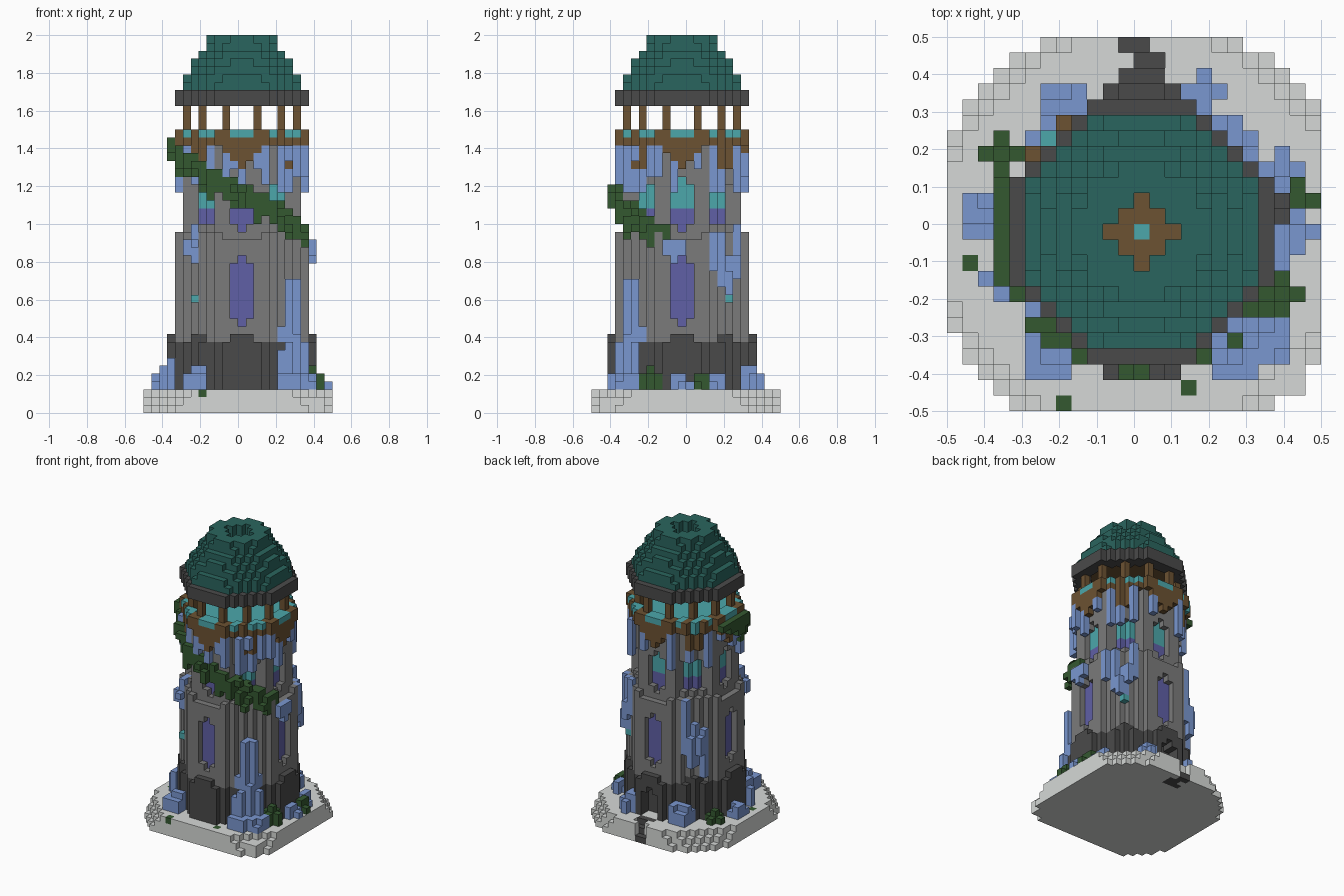
import bpy, bmesh, math, random

if "Cube" in bpy.data.objects:
    bpy.data.objects.remove(bpy.data.objects["Cube"], do_unlink=True)

random.seed(4)
S = 1 / 24  # size of one block


# Materials
def material(name, hexcode):
    def linear(v):
        return v / 12.92 if v <= 0.04045 else ((v + 0.055) / 1.055) ** 2.4
    rgb = [linear(int(hexcode[n:n + 2], 16) / 255) for n in (0, 2, 4)]
    m = bpy.data.materials.new(name)
    m.use_nodes = True
    m.diffuse_color = (*rgb, 1)
    m.node_tree.nodes["Principled BSDF"].inputs["Base Color"].default_value = (*rgb, 1)
    return m


MATS = {
    "pale": material("pale stone", "D6D9D7"),
    "dark": material("dark stone", "4A4A4A"),
    "grey": material("grey stone", "7B7B7B"),
    "roof": material("roof green", "2A655E"),
    "wood": material("brown wood", "6C5232"),
    "aqua": material("aqua glow", "4CA7AB"),
    "glass": material("violet glass", "6060A6"),
    "bloom": material("blue blossom", "7A97D0"),
    "leaf": material("dark leaf", "345830"),
}

cells = {}  # block position -> (part, colour)


def put(part, mat, i, j, k):
    cells[i, j, k] = (part, mat)


def disc(part, mat, k0, k1, outer, inner=-1):
    """Stack of round block layers; radii are given squared."""
    for i in range(-12, 12):
        for j in range(-11, 13):
            if inner < i * i + j * j <= outer:
                for k in range(k0, k1 + 1):
                    put(part, mat, i, j, k)


def four(i, j):
    return [(i, j), (-j, i), (-i, -j), (j, -i)]


def panel(part, mat, half, r, k0, k1):
    """Flat slab of blocks on each of the four sides."""
    for s in range(-half, half + 1):
        for i, j in four(s, r):
            for k in range(k0, k1 + 1):
                put(part, mat, i, j, k)


def beside_wall(walls, i, j, k):
    return any((i + a, j + b, k) in walls for a, b in four(1, 0) + four(1, 1))


# Stepped ground slab
for k, outer in enumerate((190, 178, 160)):
    disc("ground_slab", "pale", k, k, outer)
for k in (0, 1):
    for i in range(8, 11):
        for j in range(-10, -7):
            put("ground_slab", "pale", i, j, k)
for i, j in ((-11, -2), (3, -10), (-5, -11)):
    put("ground_slab", "leaf", i, j, 2)

# Plinth and shaft, each with flat panels on four sides
disc("plinth", "dark", 3, 8, 74)
panel("plinth", "dark", 2, 9, 3, 8)
panel("plinth", "dark", 1, 9, 9, 9)
disc("shaft", "grey", 9, 22, 65)
disc("shaft", "grey", 23, 33, 58)
panel("shaft", "grey", 3, 8, 9, 22)
for s in (-2, -1, 0, 1, 2):
    for i, j in four(s, 8):
        cells.pop((i, j, 22))
for s in (-6, -5, 5, 6):
    for i, j in four(s, 6):
        put("plinth", "dark", i, j, 9)

# Tall lower windows, recessed on four sides
for k in range(11, 20):
    half = 0 if k in (11, 19) else 1
    for s in range(-half, half + 1):
        for i, j in four(s, 8):
            cells.pop((i, j, k))
        for i, j in four(s, 7):
            put("windows", "glass", i, j, k)

# Upper arcade windows on eight sides
for k in range(23, 30):
    tint = "glass" if k < 26 else "aqua"
    for s in ((-1, 0, 1) if 23 < k < 29 else (0,)):
        for i, j in four(s, 7):
            cells.pop((i, j, k))
        for i, j in four(s, 6):
            put("windows", tint, i, j, k)
    if 23 < k < 29:
        for a, b in ((5, 5), (4, 6), (6, 4)):
            for i, j in four(a, b):
                cells.pop((i, j, k))
        for a, b in ((4, 4), (4, 5), (5, 4)):
            for i, j in four(a, b):
                put("windows", tint, i, j, k)

# Back doorway and steps
for k in range(3, 8):
    for i in ((-1, 0, 1) if k < 7 else (0,)):
        for j in (8, 9):
            cells.pop((i, j, k))
for i in (-1, 0, 1):
    for j in (10, 11, 12):
        if (i, j) in ((1, 12), (-1, 11)):
            continue
        for k in range(3):
            cells.pop((i, j, k), None)
            if k <= 12 - j:
                put("back_steps", "dark", i, j, k)

# Gallery floor, rail, brackets and posts
disc("gallery_floor", "aqua", 34, 34, 48)
disc("gallery_rail", "wood", 34, 35, 68, 48)
panel("gallery_rail", "wood", 3, 8, 34, 35)
for r in (7, 8):
    panel("gallery_rail", "aqua", 1, r, 35, 35)
for a, b in ((4, 7), (7, 4), (6, 4), (4, 6), (5, 6)):
    for i, j in four(a, b):
        put("gallery_rail", "aqua", i, j, 35)
for k in (34, 35):
    for i, j in ((-6, 6), (-5, 7), (-7, 5)):
        put("gallery_rail", "aqua" if i == -6 else "wood", i, j, k)
for k in (31, 32, 33):
    panel("gallery_brackets", "wood", k - 31, 8, k, k)
    for a, b in ((5, 5), (6, 5), (5, 6)):
        for i, j in four(a, b):
            put("gallery_brackets", "wood", i, j, k)
for a, b in ((2, 7), (-2, 7), (5, 5)):
    for i, j in four(a, b):
        for k in (35, 36, 37, 38):
            put("gallery_posts", "wood", i, j, k)

# Roof eave and domed roof with an open crown
disc("roof_eave", "dark", 39, 40, 68, 40)
panel("roof_eave", "dark", 3, 8, 39, 40)
disc("roof_ceiling", "wood", 40, 40, 40)
for n, outer in enumerate((58, 53, 45, 37, 30, 20, 18)):
    disc("domed_roof", "roof", 41 + n, 41 + n, outer)
for i in range(-2, 3):
    for j in range(-2, 3):
        if abs(i) + abs(j) <= 2:
            for k in (46, 47):
                cells.pop((i, j, k))
            put("roof_crown", "wood" if i or j else "aqua", i, j, 45)

walls = set(cells)

# Vine winding down around the shaft
for i in range(-9, 9):
    for j in range(-9, 10):
        angle = math.degrees(math.atan2(j, i)) % 360
        if not 143 < angle < 347 or abs(i) + abs(j) > 13:
            continue
        middle = 34 - (angle - 180) * 0.075
        low = middle - random.choice((1.5, 1.5, 2.5))
        for k in range(19, 35):
            if low <= k <= middle + 1.5 and (i, j, k) not in walls:
                if beside_wall(walls, i, j, k) or (
                        i * i + j * j < 83 and random.random() < 0.3):
                    put("winding_vine", "leaf", i, j, k)

# Blossom hanging below the gallery
for i in range(-8, 9):
    for j in range(-8, 9):
        if 58 < i * i + j * j <= 74 and random.random() < 0.55:
            for k in range(33 - random.randint(1, 5), 34):
                if (i, j, k) not in cells:
                    put("hanging_blossom", "bloom", i, j, k)


# Climbing patches: centre, height range, radius
def patch(part, mat, ci, cj, k0, k1, radius):
    ragged = max(1, (k1 - k0) // 2)
    for i in range(ci - 3, ci + 4):
        for j in range(cj - 3, cj + 4):
            reach = math.hypot(i - ci, j - cj)
            if reach > radius:
                continue
            top = k1 - (random.randint(0, ragged) if reach else 0)
            bottom = k0 + (random.randint(0, ragged) if reach and k0 > 3 else 0)
            for k in range(bottom, top + 1):
                if (i, j, k) not in cells and (k < 5 or beside_wall(walls, i, j, k)):
                    put(part, mat, i, j, k)


for spot in ((6, -7, 3, 16, 1.1), (7, -6, 3, 16, 1), (6, -8, 3, 8, 1.5), (8, -7, 3, 4, 1.5),
             (-6, -8, 3, 5, 1.5), (-9, -3, 3, 6, 1.2), (-10, 1, 3, 4, 1.5),
             (10, 0, 3, 4, 1), (9, -1, 19, 22, 1.1), (7, 5, 16, 22, 0.5),
             (8, 4, 18, 22, 0.5), (6, 6, 15, 19, 1.1), (5, 7, 18, 23, 0.5),
             (9, 4, 3, 4, 1.3), (4, 9, 3, 5, 1.1), (-5, 7, 14, 22, 0.5),
             (-6, 6, 12, 18, 1.1), (-7, 5, 10, 17, 0.5), (-5, 8, 3, 5, 1.5),
             (-6, -6, 19, 23, 1.1)):
    patch("climbing_blossom", "bloom", *spot)
for spot in ((9, -4, 3, 5, 1.1), (11, 0, 3, 3, 0.5), (10, 2, 3, 4, 1),
             (-9, -4, 3, 3, 0.5), (-9, 5, 3, 4, 1)):
    patch("ground_leaves", "leaf", *spot)
for i, j in ((-6, -6), (6, 6), (-6, 6)):
    put("small_lamps", "aqua", i, j, 14)


# Turn each part's exposed block faces into a mesh
def build(part):
    names = sorted({m for p, m in cells.values() if p == part})
    bm = bmesh.new()
    corners = {}

    def corner(p):
        if p not in corners:
            corners[p] = bm.verts.new((p[0] * S, (p[1] - 1) * S, p[2] * S))
        return corners[p]

    for c, (owner, mat) in cells.items():
        if owner != part:
            continue
        for axis in range(3):
            u, v = (axis + 1) % 3, (axis + 2) % 3
            for side in (0, 1):
                beyond = list(c)
                beyond[axis] += 2 * side - 1
                if tuple(beyond) in cells:
                    continue
                quad = []
                for du, dv in ((0, 0), (1, 0), (1, 1), (0, 1)):
                    p = list(c)
                    p[axis] += side
                    p[u] += du
                    p[v] += dv
                    quad.append(corner(tuple(p)))
                face = bm.faces.new(quad if side else quad[::-1])
                face.material_index = names.index(mat)
    mesh = bpy.data.meshes.new(part)
    bm.to_mesh(mesh)
    bm.free()
    for n in names:
        mesh.materials.append(MATS[n])
    bpy.context.collection.objects.link(bpy.data.objects.new(part, mesh))


for part in sorted({p for p, m in cells.values()}):
    build(part)
